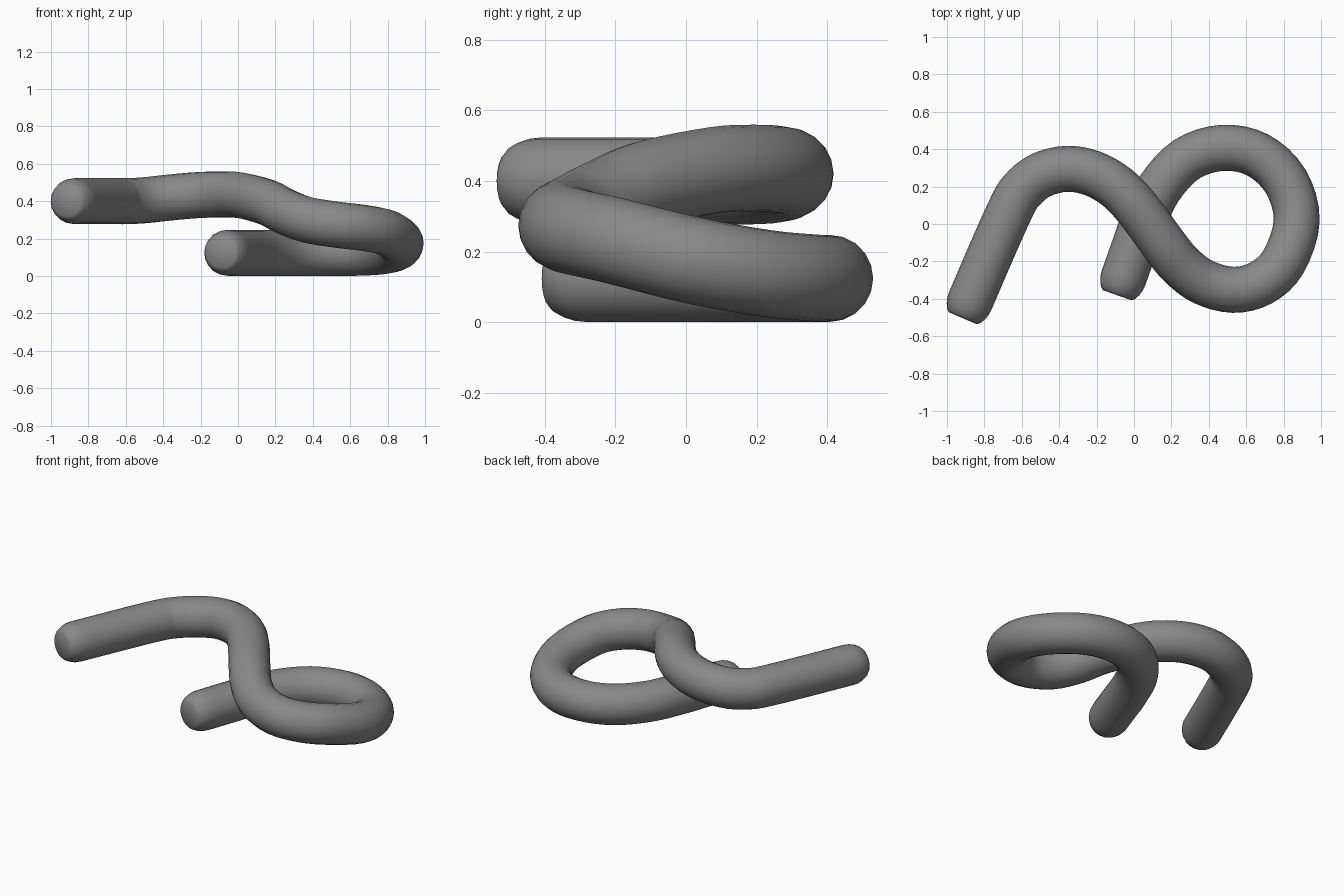
import bpy, bmesh, math
from mathutils import Vector

if "Cube" in bpy.data.objects:
    bpy.data.objects.remove(bpy.data.objects["Cube"])

R, SIDES, STEPS = 0.123, 20, 4

# Centre line of the bent rod, from the upper free end to the lower one
path = [Vector(p) for p in [
    (-0.875, -0.41, 0.40), (-0.75, -0.12, 0.40), (-0.655, 0.09, 0.40),
    (-0.60, 0.18, 0.40), (-0.50, 0.26, 0.405), (-0.36, 0.295, 0.42),
    (-0.22, 0.27, 0.432), (-0.09, 0.195, 0.436), (0.02, 0.08, 0.43),
    (0.16, -0.11, 0.392), (0.25, -0.22, 0.345), (0.37, -0.31, 0.30),
    (0.53, -0.352, 0.274), (0.68, -0.315, 0.256), (0.80, -0.20, 0.23),
    (0.87, 0.02, 0.175), (0.81, 0.23, 0.138), (0.66, 0.37, 0.125),
    (0.47, 0.407, 0.124), (0.28, 0.345, 0.124), (0.135, 0.19, 0.124),
    (0.05, 0.01, 0.124), (0.0, -0.13, 0.124), (-0.055, -0.285, 0.124)]]


def spline(pts, n):
    """Smooth curve through all points."""
    ext = [2 * pts[0] - pts[1]] + pts + [2 * pts[-1] - pts[-2]]
    out = []
    for a, b, c, d in zip(ext, ext[1:], ext[2:], ext[3:]):
        for i in range(n):
            t = i / n
            out.append(0.5 * (2 * b + (c - a) * t + (2 * a - 5 * b + 4 * c - d) * t * t
                              + (3 * b - a - 3 * c + d) * t ** 3))
    return out + [pts[-1]]


line = spline(path, STEPS)
tans = [(line[min(i + 1, len(line) - 1)] - line[max(i - 1, 0)]).normalized()
        for i in range(len(line))]

# Sections: rounded, slightly flattened end, tube, rounded end
cap = [(0.102, 0.082), (0.088, 0.097), (0.062, 0.111), (0.032, 0.120)]
sections = [(line[0] - tans[0] * o, tans[0], r) for o, r in cap]
sections += [(p, t, R) for p, t in zip(line, tans)]
sections += [(line[-1] + tans[-1] * o, tans[-1], r) for o, r in reversed(cap)]

bm = bmesh.new()
rings = []
for p, t, r in sections:
    side = t.cross(Vector((0, 0, 1))).normalized()
    up = side.cross(t)
    rings.append([bm.verts.new(p + r * (math.cos(a) * side + math.sin(a) * up))
                  for a in (2 * math.pi * k / SIDES for k in range(SIDES))])
for a, b in zip(rings, rings[1:]):
    for k in range(SIDES):
        j = (k + 1) % SIDES
        bm.faces.new((a[k], a[j], b[j], b[k]))
bm.faces.new(rings[0])
bm.faces.new(rings[-1])
bmesh.ops.recalc_face_normals(bm, faces=bm.faces)

mesh = bpy.data.meshes.new("bent_rod")
bm.to_mesh(mesh)
bm.free()
rod = bpy.data.objects.new("bent_rod", mesh)
bpy.context.collection.objects.link(rod)

grey = bpy.data.materials.new("mid grey")
grey.diffuse_color = (0.25, 0.25, 0.25, 1)
grey.use_nodes = True
grey.node_tree.nodes["Principled BSDF"].inputs["Base Color"].default_value = grey.diffuse_color
mesh.materials.append(grey)

bpy.context.view_layer.objects.active = rod
rod.select_set(True)
bpy.ops.object.shade_smooth_by_angle(angle=math.radians(60))
